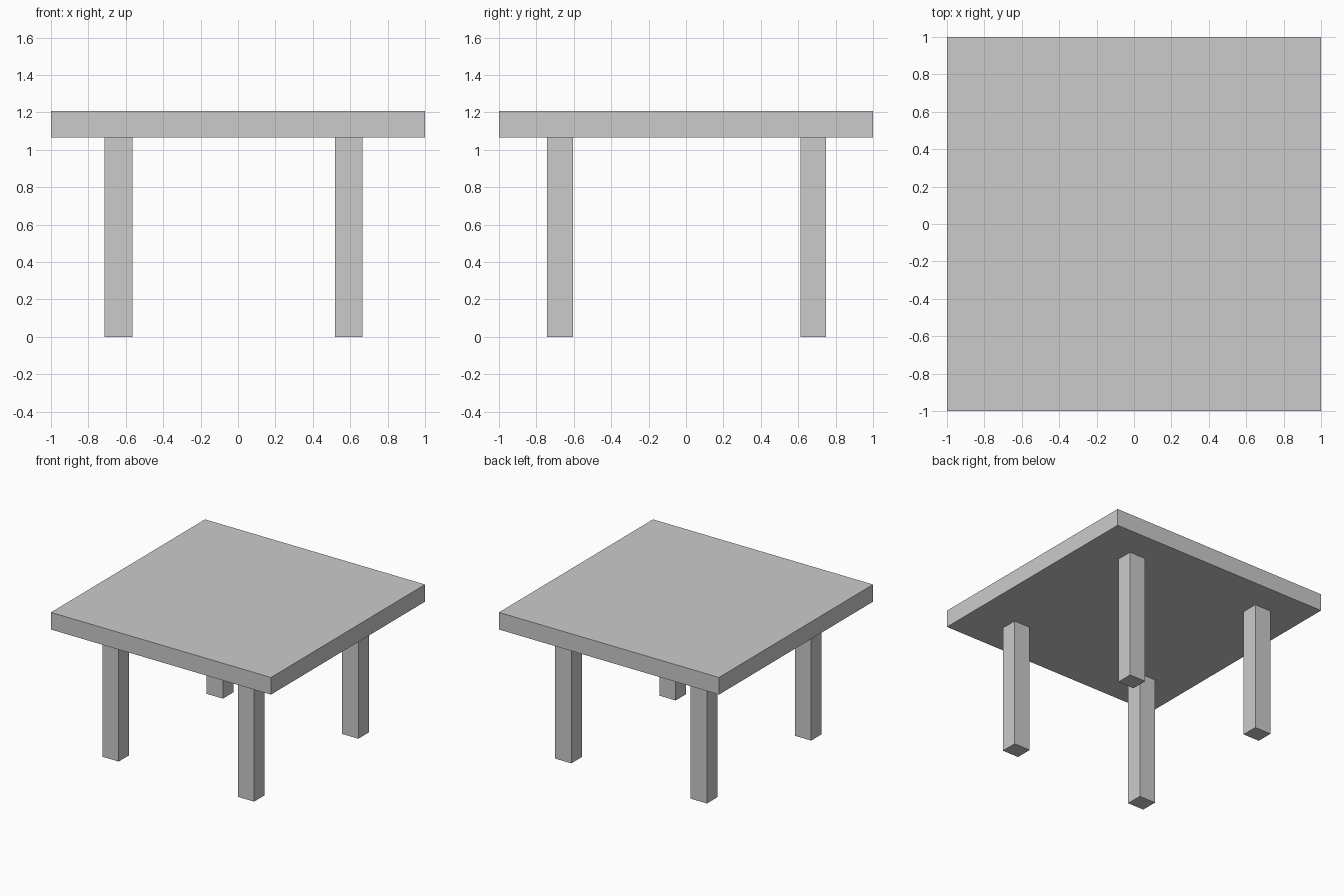
import bpy

if "Cube" in bpy.data.objects:
    bpy.data.objects.remove(bpy.data.objects["Cube"])


def box(name, x0, x1, y0, y1, z0, z1):
    bpy.ops.mesh.primitive_cube_add(
        size=1, location=((x0 + x1) / 2, (y0 + y1) / 2, (z0 + z1) / 2))
    ob = bpy.context.object
    ob.name = name
    ob.scale = (x1 - x0, y1 - y0, z1 - z0)
    bpy.ops.object.transform_apply(location=False, rotation=False, scale=True)
    return ob


TOP, UNDERSIDE = 1.208, 1.067

# Square slab top
box("table_top", -1, 1, -1, 1, UNDERSIDE, TOP)

# Four straight legs, set slightly off centre
leg_x = {"left": (-0.714, -0.565), "right": (0.518, 0.666)}
leg_y = {"front": (-0.742, -0.605), "back": (0.611, 0.748)}
for side, (x0, x1) in leg_x.items():
    for end, (y0, y1) in leg_y.items():
        box(f"{end}_{side}_leg", x0, x1, y0, y1, 0, UNDERSIDE)
